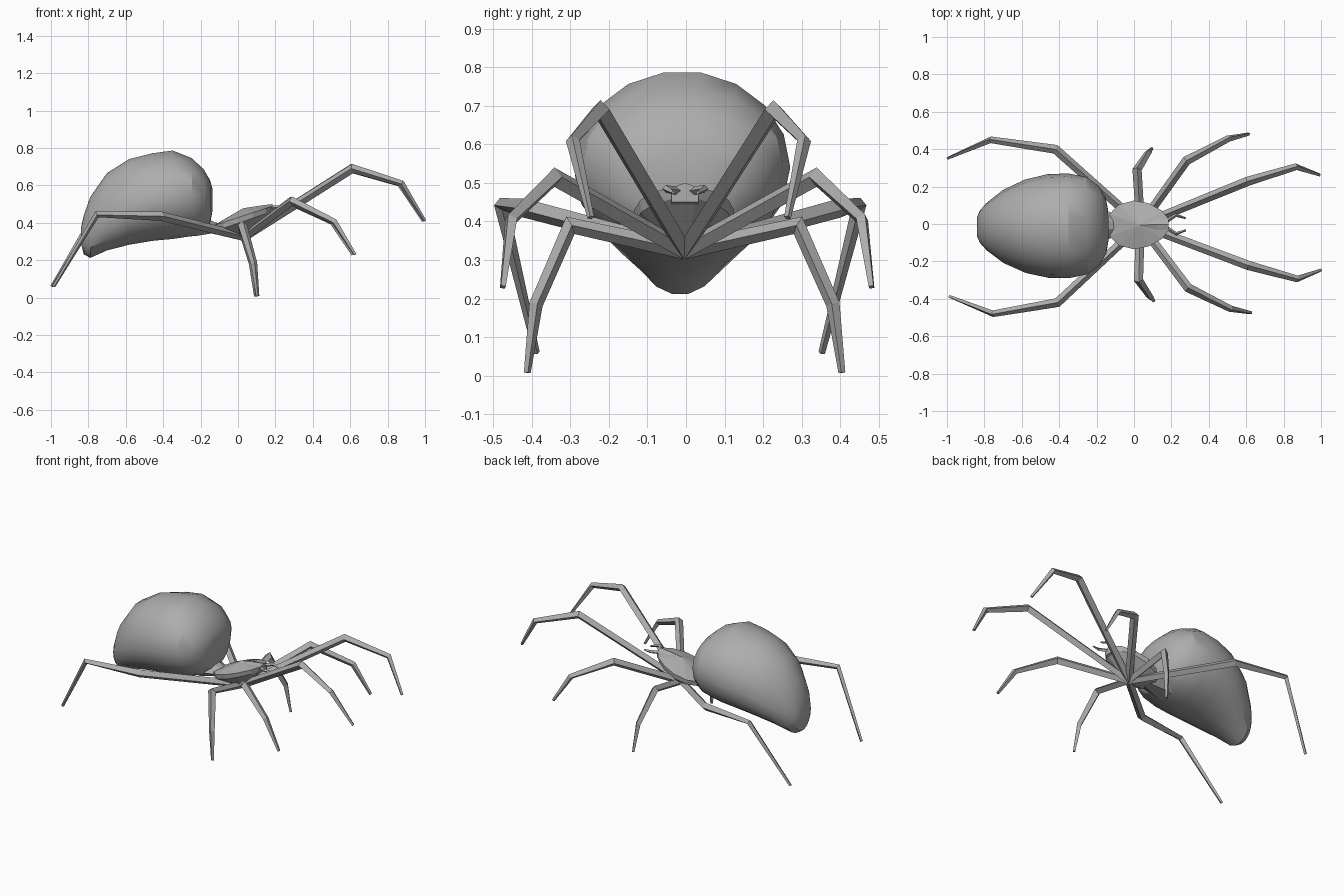
import bpy, bmesh, math
from mathutils import Vector, Matrix

if "Cube" in bpy.data.objects:
    bpy.data.objects.remove(bpy.data.objects["Cube"])

grey = bpy.data.materials.new("plain grey")
grey.diffuse_color = (0.42, 0.42, 0.42, 1)
grey.use_nodes = True
grey.node_tree.nodes["Principled BSDF"].inputs["Base Color"].default_value = grey.diffuse_color

# slight skew of the whole body
POSE = Matrix.Translation((0, -0.005, 0)) @ Matrix.Rotation(0.013, 4, 'Z')


def loft(name, rings, smooth=False):
    """Skin a list of closed rings, with capped ends."""
    bm = bmesh.new()
    loops = [[bm.verts.new(POSE @ Vector(p)) for p in r] for r in rings]
    n = len(loops[0])
    for a, b in zip(loops, loops[1:]):
        for i in range(n):
            j = (i + 1) % n
            bm.faces.new((a[i], a[j], b[j], b[i]))
    bm.faces.new(loops[0][::-1])
    bm.faces.new(loops[-1])
    bmesh.ops.remove_doubles(bm, verts=bm.verts[:], dist=0.0005)
    bmesh.ops.recalc_face_normals(bm, faces=bm.faces[:])
    me = bpy.data.meshes.new(name)
    bm.to_mesh(me)
    bm.free()
    me.materials.append(grey)
    ob = bpy.data.objects.new(name, me)
    bpy.context.collection.objects.link(ob)
    if smooth:
        bpy.ops.object.select_all(action='DESELECT')
        ob.select_set(True)
        bpy.context.view_layer.objects.active = ob
        bpy.ops.object.shade_smooth_by_angle(angle=math.radians(25))
    return ob


def tube(name, points, radii, sides=4):
    """Tapered limb through the points, with mitred joints."""
    pts = [Vector(p) for p in points]
    dirs = [(b - a).normalized() for a, b in zip(pts, pts[1:])]
    flat = pts[-1] - pts[0]
    side = Vector((-flat.y, flat.x, 0)).normalized()
    rings = []
    for i, p in enumerate(pts):
        t = (dirs[max(i - 1, 0)] + dirs[min(i, len(dirs) - 1)]).normalized()
        u = (side - t * side.dot(t)).normalized()
        v = t.cross(u)
        rings.append([p + radii[i] * (u * math.cos(a) + v * math.sin(a))
                      for a in (2 * math.pi * k / sides for k in range(sides))])
    return loft(name, rings)


# abdomen: x, bottom, widest height, top, half width
sections = [
    (-0.84, 0.29, 0.33, 0.37, 0.05), (-0.825, 0.23, 0.34, 0.44, 0.085),
    (-0.79, 0.21, 0.37, 0.54, 0.125), (-0.70, 0.25, 0.43, 0.67, 0.195),
    (-0.58, 0.28, 0.49, 0.745, 0.25), (-0.46, 0.30, 0.52, 0.775, 0.277),
    (-0.35, 0.31, 0.54, 0.79, 0.28), (-0.25, 0.325, 0.55, 0.75, 0.26),
    (-0.185, 0.345, 0.55, 0.69, 0.21), (-0.15, 0.39, 0.54, 0.63, 0.15),
    (-0.137, 0.46, 0.54, 0.585, 0.08)]
N = 18
rings = []
for x, lo, mid, hi, w in sections:
    ring = []
    for k in range(N):
        a = 2 * math.pi * k / N
        s = math.sin(a)
        ring.append((x, w * math.cos(a), mid + s * (hi - mid if s > 0 else mid - lo)))
    rings.append(ring)
loft("abdomen", rings, True)

# wedge joining the abdomen to the thorax
waist = []
for x, lo, hi, w in [(-0.50, 0.31, 0.42, 0.15), (-0.22, 0.33, 0.44, 0.12), (-0.10, 0.35, 0.395, 0.055)]:
    waist.append([(x, -w, (lo + hi) / 2), (x, -w * 0.4, lo), (x, w * 0.4, lo),
                  (x, w, (lo + hi) / 2), (x, w * 0.3, hi), (x, -w * 0.3, hi)])
loft("waist", waist)

# thorax: tilted disc with a raised top and a cone below, meeting at the leg hub
half = [(0.185, 0.03), (0.15, 0.075), (0.08, 0.115), (0, 0.13), (-0.08, 0.11), (-0.13, 0.06)]
outline = half + [(x, -y) for x, y in reversed(half)]


def rim(scale, lift, cx):
    return [(cx + (x - cx) * scale, y * scale, 0.415 + 0.33 * (x - 0.02) + lift) for x, y in outline]


top = [(0.03, 0, 0.475)] * len(outline)
low = [(0.035, 0, 0.32)] * len(outline)
bm_rings = [[(0.03 + (x - 0.03) * 0.02, y * 0.02, 0.477) for x, y in outline],
            rim(1, 0.02, 0.03), rim(0.97, -0.01, 0.03),
            [(0.035 + (x - 0.035) * 0.1, y * 0.1, 0.315) for x, y in outline]]
loft("thorax", bm_rings)

# head plate: narrow raised ridge running to the front of the thorax
head = []
for x, lo, hi, w in [(0.03, 0.44, 0.478, 0.02), (0.12, 0.43, 0.492, 0.035), (0.185, 0.45, 0.50, 0.035)]:
    head.append([(x, -w, lo), (x, w, lo), (x, w, hi - 0.012), (x, 0, hi), (x, -w, hi - 0.012)])
loft("head", head)

# legs and fangs, mirrored to both sides
HUB = (0.035, 0, 0.325)
legs = {
    "front_leg": [(0.61, 0.225, 0.69), (0.87, 0.30, 0.61), (0.995, 0.255, 0.41)],
    "second_leg": [(0.285, 0.34, 0.515), (0.51, 0.455, 0.405), (0.62, 0.478, 0.23)],
    "third_leg": [(0.02, 0.295, 0.39), (0.08, 0.385, 0.185), (0.10, 0.408, 0.008)],
    "rear_leg": [(-0.415, 0.41, 0.435), (-0.76, 0.465, 0.445), (-0.99, 0.37, 0.06)]}
for tag, s in (("left", 1), ("right", -1)):
    for name, pts in legs.items():
        tube(f"{name}_{tag}", [HUB] + [(x, s * y, z) for x, y, z in pts],
             (0.023, 0.025, 0.018, 0.009))
    tube(f"fang_{tag}", [(x, s * y, z) for x, y, z in
                         [(0.17, 0.015, 0.478), (0.225, 0.05, 0.485), (0.277, 0.032, 0.475)]],
         (0.011, 0.010, 0.005))
